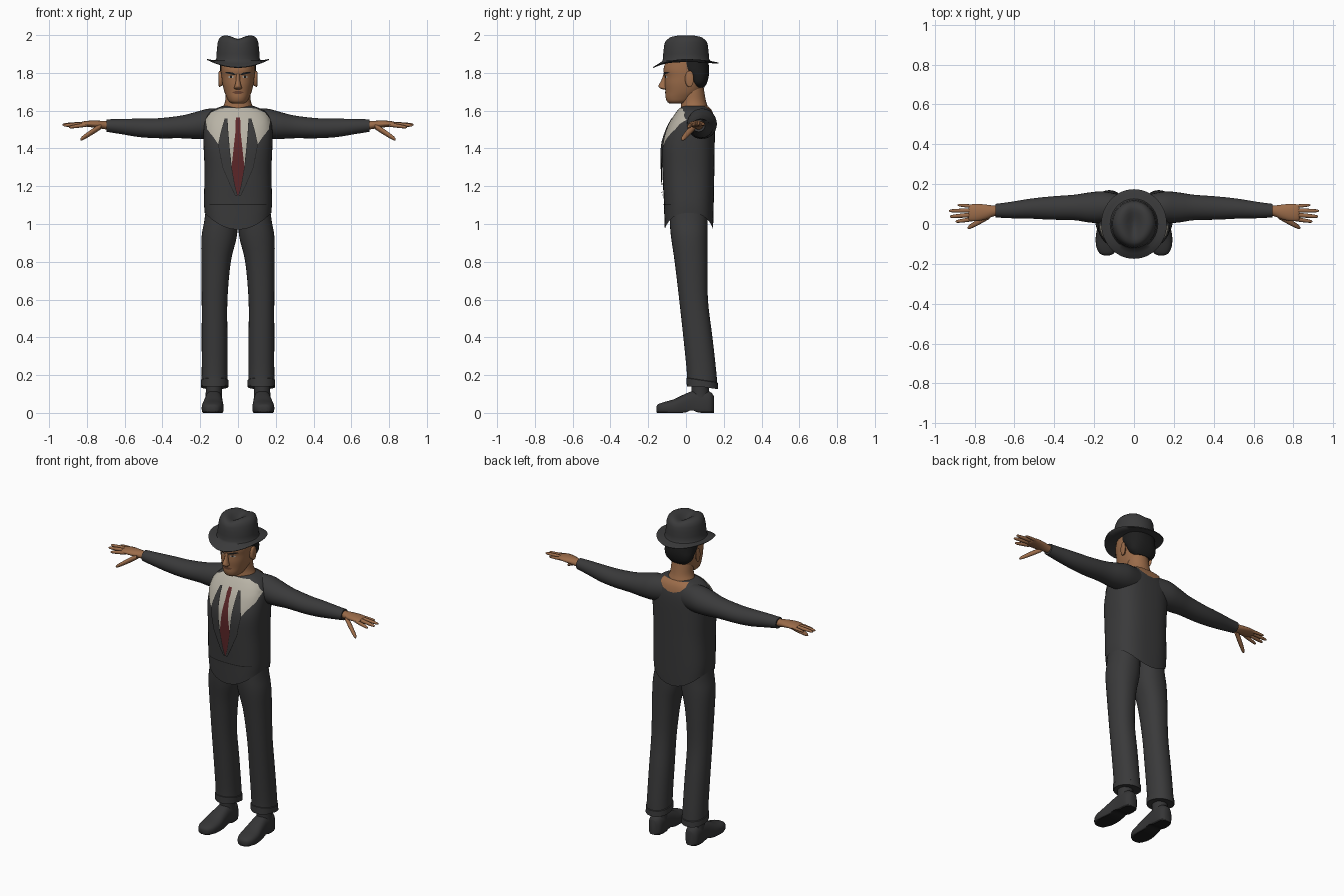
import bpy, bmesh, math
from mathutils import Vector
from mathutils.bvhtree import BVHTree

if "Cube" in bpy.data.objects:
    bpy.data.objects.remove(bpy.data.objects["Cube"])


def material(name, r, g, b):
    m = bpy.data.materials.new(name)
    m.use_nodes = True
    m.diffuse_color = (r, g, b, 1)
    bsdf = next(n for n in m.node_tree.nodes if n.type == 'BSDF_PRINCIPLED')
    bsdf.inputs["Base Color"].default_value = (r, g, b, 1)
    bsdf.inputs["Roughness"].default_value = 0.8
    return m


suit = material("charcoal_suit", .042, .042, .043)
leather = material("dark_leather", .036, .036, .037)
black = material("soft_black", .013, .013, .013)
skin = material("tan_skin", .33, .15, .068)
lips = material("dark_skin", .14, .055, .03)
shirt = material("ivory_shirt", .48, .45, .38)
red = material("maroon_tie", .11, .02, .022)
eyes = material("eye_white", .42, .38, .33)
parts = []


def finish(name, bm, mats, mirror):
    bmesh.ops.remove_doubles(bm, verts=bm.verts, dist=1e-5)
    mesh = bpy.data.meshes.new(name)
    bm.to_mesh(mesh)
    bm.free()
    for m in mats:
        mesh.materials.append(m)
    ob = bpy.data.objects.new(name, mesh)
    bpy.context.collection.objects.link(ob)
    if mirror:
        mod = ob.modifiers.new("Mirror", 'MIRROR')
        mod.merge_threshold = 1e-5
    parts.append(ob)
    return ob


def spline(keys, steps):
    """Smooth interpolation through a list of equal-length tuples."""
    out = []
    for i in range(len(keys) - 1):
        p = [Vector(keys[max(0, min(len(keys) - 1, i + d))]) for d in (-1, 0, 1, 2)]
        for s in range(steps):
            t = s / steps
            out.append(p[1] + ((p[2] - p[0]) * t
                       + (2 * p[0] - 5 * p[1] + 4 * p[2] - p[3]) * t * t
                       + (3 * p[1] - p[0] - 3 * p[2] + p[3]) * t ** 3) / 2)
    return out + [Vector(keys[-1])]


def loft(name, keys, mats, axis='Z', n=28, power=2.0, steps=4, mirror=False,
         bend=None, open_start=False, rule=None):
    """Skin superellipse rings; each key is (along, centre a, centre b, radius a, radius b)."""
    bm = bmesh.new()
    rings = []
    for t, a, b, ra, rb in (spline(keys, steps) if steps > 1 else keys):
        ring = []
        for k in range(n):
            ang = math.tau * k / n
            c, s = math.cos(ang), math.sin(ang)
            u = a + ra * math.copysign(abs(c) ** (2 / power), c)
            v = b + rb * math.copysign(abs(s) ** (2 / power), s)
            p = Vector({'Z': (u, v, t), 'X': (t, u, v), 'Y': (u, t, v)}[axis])
            ring.append(bm.verts.new(bend(p) if bend else p))
        rings.append(ring)
    for r0, r1 in zip(rings, rings[1:]):
        for k in range(n):
            bm.faces.new((r0[k], r0[k - 1], r1[k - 1], r1[k]))
    if not open_start:
        bm.faces.new(rings[0])
    bm.faces.new(rings[-1][::-1])
    bmesh.ops.recalc_face_normals(bm, faces=bm.faces)
    if rule:
        for f in bm.faces:
            f.material_index = rule(f)
    return finish(name, bm, mats, mirror)


def front_back(rows):
    """Turn (z, half width, front y, back y) into loft keys."""
    return [(z, 0, (f + b) / 2, w, (b - f) / 2) for z, w, f, b in rows]


def plate(name, rows, mat, targets, lift=.004, side=-1, cols=10):
    """Thin mirrored patch; rows are (z, inner x, outer x), laid onto the target surface."""
    trees = [BVHTree.FromPolygons([v.co for v in o.data.vertices],
                                  [p.vertices[:] for p in o.data.polygons]) for o in targets]
    bm = bmesh.new()
    grid = []
    sub = 5
    dense = [Vector(a).lerp(Vector(b), s / sub) for a, b in zip(rows, rows[1:]) for s in range(sub)]
    for z, x0, x1 in dense + [rows[-1]]:
        line = []
        for k in range(cols + 1):
            x = x0 + (x1 - x0) * k / cols
            hits = [t.ray_cast(Vector((x, side, z)), Vector((0, -side, 0))) for t in trees]
            hits = [h for h in hits if h[0]]
            if hits:
                h = min(hits, key=lambda q: q[3])
                nor = h[1] if h[1].y * side > 0 else -h[1]
                if x < 1e-4:
                    nor.x = 0
                line.append(bm.verts.new(h[0] + nor * lift))
            else:
                line.append(None)
        grid.append(line)
    for g0, g1 in zip(grid, grid[1:]):
        for k in range(cols):
            quad = [g0[k], g0[k + 1], g1[k + 1], g1[k]]
            if all(quad):
                bm.faces.new(quad if side > 0 else quad[::-1])
    bmesh.ops.dissolve_degenerate(bm, edges=bm.edges, dist=1e-6)
    bm.normal_update()
    flip = [f for f in bm.faces if f.normal.y * side < 0]
    bmesh.ops.reverse_faces(bm, faces=flip)
    return finish(name, bm, [mat], True)


# Jacket with a hem that dips at the centre front and back
def hem(p):
    w = max(0, min(1, (1.12 - p.z) / .06))
    p.z -= .09 * w * max(0, 1 - (p.x / .178) ** 2)
    return p


jacket = loft("jacket", front_back([
    (1.06, .176, -.112, .143), (1.12, .18, -.117, .147), (1.28, .177, -.125, .15),
    (1.41, .182, -.126, .152), (1.5, .182, -.1, .152), (1.555, .172, -.072, .147),
    (1.595, .145, -.045, .135), (1.617, .105, -.025, .118), (1.626, .07, -.01, .1)]),
    [suit], n=48, power=2.7, bend=hem, open_start=True)
sleeve = loft("sleeve", [
    (.06, .085, 1.535, .06, .075), (.15, .085, 1.531, .078, .08), (.22, .083, 1.522, .076, .072),
    (.3, .083, 1.514, .064, .06), (.42, .08, 1.507, .058, .053), (.52, .077, 1.509, .05, .049),
    (.62, .07, 1.516, .041, .04), (.695, .067, 1.521, .034, .033)], [suit], 'X', mirror=True)
body = [jacket, sleeve]

# Shirt front, tie, lapels and waist seam
plate("shirt_front", [(1.612, 0, .09), (1.59, 0, .14), (1.55, 0, .172), (1.5, 0, .16),
                      (1.45, 0, .122), (1.4, 0, .09), (1.3, 0, .05), (1.2, 0, .02),
                      (1.16, 0, .004)], shirt, body, .004, cols=16)
plate("tie", [(1.56, 0, .01), (1.53, 0, .014), (1.5, 0, .012), (1.3, 0, .034),
              (1.2, 0, .024), (1.15, 0, .002)], red, body, .006)
blade = [(1.555, .058, .066), (1.5, .055, .083), (1.42, .048, .1), (1.3, .036, .078),
         (1.2, .018, .036), (1.15, .004, .012)]
plate("lapel_edge", [(z, a - .003, b + .003) for z, a, b in blade], black, body, .007)
plate("lapel", blade, suit, body, .009)
plate("waist_seam", [(1.106, 0, .15), (1.101, 0, .15)], black, body, .002)

# Neck, head and features
loft("neck", [(1.56, 0, .048, .095, .075), (1.61, 0, .045, .083, .073),
              (1.65, 0, .04, .068, .066), (1.7, 0, .035, .064, .062), (1.75, 0, .03, .06, .06)], [skin])
plate("nape", [(1.62, 0, .085), (1.6, 0, .085), (1.575, 0, .06), (1.56, 0, .02)],
      skin, body, .004, side=1)
head = loft("head", front_back([
    (1.637, .03, -.085, -.005), (1.648, .048, -.1, .02), (1.67, .06, -.108, .05),
    (1.7, .072, -.109, .08), (1.74, .082, -.113, .1), (1.78, .087, -.113, .11),
    (1.82, .09, -.119, .114), (1.88, .088, -.1, .11)]), [skin], n=40, power=2.2)
loft("nose", [(1.712, 0, -.108, .012, .012), (1.72, 0, -.118, .021, .022),
              (1.733, 0, -.12, .017, .026), (1.76, 0, -.113, .011, .018),
              (1.795, 0, -.108, .009, .01)], [skin], n=16)
loft("ear", [(.076, .008, 1.768, .014, .03), (.092, .014, 1.768, .019, .04),
             (.099, .02, 1.768, .021, .043), (.102, .02, 1.768, .015, .036)],
     [skin], 'X', n=20, mirror=True)
loft("hair", front_back([
    (1.722, .055, .04, .096), (1.745, .082, .025, .11), (1.78, .093, .005, .12),
    (1.82, .096, -.035, .122), (1.88, .094, -.05, .117)]), [black], n=36, power=2.3)
plate("eye", [(1.785, .028, .042), (1.779, .02, .053), (1.773, .026, .046)], eyes, [head], .002)
plate("iris", [(1.786, .031, .041), (1.774, .031, .041)], black, [head], .004)
plate("eyebrow", [(1.806, .045, .058), (1.801, .024, .067), (1.793, .013, .036),
                  (1.789, .012, .018)], black, [head], .004)
plate("mouth", [(1.704, 0, .012), (1.698, 0, .032), (1.689, 0, .014)], lips, [head], .003)


# Hat: curled brim and creased crown in a single profile
def hat_shape(p):
    r = math.hypot(p.x, p.y)
    if p.z < 1.88:
        w = max(0, min(1, (r - .11) / .055))
        p.z += w * (.016 * (p.x / .165) ** 2 - (.026 if p.y < 0 else .004) * (p.y / .17) ** 2)
    if p.z > 1.93:
        w = (p.z - 1.93) / .07
        p.z -= w * math.exp(-(p.x / .036) ** 2) * (.015 + .02 * math.exp(-(p.y / .06) ** 2))
        if p.y < 0:
            p.x *= 1 - .12 * w * (-p.y / .1)
    return p


outline = [(1.858, .09), (1.856, .115), (1.852, .14), (1.853, .165), (1.857, .168), (1.859, .164),
           (1.861, .142), (1.866, .122), (1.876, .117), (1.9, .116), (1.93, .113), (1.96, .11),
           (1.98, .103), (1.993, .09), (1.999, .073), (2.0, .055), (2.0, .037), (2.0, .018), (2.0, .004)]
loft("hat", [(z, 0, 0, r * .98, r * 1.04) for z, r in outline], [suit], n=48, steps=1, bend=hat_shape)

# Hands with tapered fingers
loft("palm", [(.67, .067, 1.522, .024, .022), (.7, .066, 1.523, .026, .022),
              (.74, .061, 1.527, .036, .02), (.785, .058, 1.53, .043, .017),
              (.82, .057, 1.53, .041, .013), (.83, .057, 1.53, .034, .007)],
     [skin], 'X', n=24, mirror=True)


def finger(name, base, tip, r):
    b, t = Vector(base), Vector(tip)
    keys = []
    for f, s in ((0, 1), (.4, 1), (.75, .85), (.94, .62), (1, .2)):
        p = b.lerp(t, f)
        keys.append((p.x, p.y, p.z, r * s, r * s))
    loft(name, keys, [skin], 'X', n=12, steps=2, mirror=True)


finger("index_finger", (.8, .026, 1.526), (.895, .012, 1.512), .0105)
finger("middle_finger", (.8, .047, 1.53), (.925, .037, 1.522), .011)
finger("ring_finger", (.8, .068, 1.531), (.93, .066, 1.526), .0105)
finger("little_finger", (.79, .087, 1.53), (.885, .095, 1.526), .009)
finger("thumb", (.725, .042, 1.518), (.835, -.02, 1.447), .016)

# Trousers with turned cuffs
loft("trouser_leg", [
    (.14, .124, .086, .07, .08), (.22, .124, .082, .068, .078), (.4, .124, .063, .068, .077),
    (.6, .124, .04, .068, .076), (.8, .116, .027, .078, .087), (.93, .1, .018, .093, .097),
    (1.02, .09, .014, .088, .1), (1.12, .085, .015, .08, .1)], [suit], n=32, power=2.2, mirror=True)


def slant(p):
    p.z -= (p.y - .085) * .15
    return p


loft("trouser_cuff", [(.142, .124, .086, .055, .065), (.138, .124, .086, .073, .084),
                      (.172, .124, .085, .073, .083), (.176, .124, .085, .066, .076)],
     [suit], n=32, power=2.2, steps=1, mirror=True, bend=slant)
loft("sock", [(.07, .128, .078, .045, .048), (.13, .128, .075, .042, .046),
              (.2, .126, .078, .045, .048)], [leather], mirror=True)


# Shoes: flat soled, with a raised arch ahead of the heel
def ground(p):
    arch = .014 * math.exp(-((p.y - .03) / .025) ** 2)
    p.z = max(p.z, arch)
    return p


loft("shoe", [
    (-.157, .137, .02, .016, .014), (-.147, .137, .021, .036, .025), (-.115, .136, .024, .053, .034),
    (-.065, .134, .026, .058, .046), (-.01, .131, .036, .052, .062), (.04, .129, .045, .047, .072),
    (.095, .128, .045, .046, .075), (.13, .128, .042, .04, .068), (.147, .128, .04, .022, .05)],
    [leather, black], 'Y', n=32, power=2.6, mirror=True, bend=ground,
    rule=lambda f: int(f.normal.z < -.7 or f.calc_center_median().z < .008))

# Smooth shading with crisp creases
bpy.ops.object.select_all(action='DESELECT')
for ob in parts:
    ob.select_set(True)
bpy.context.view_layer.objects.active = jacket
bpy.ops.object.shade_smooth_by_angle(angle=math.radians(40))
